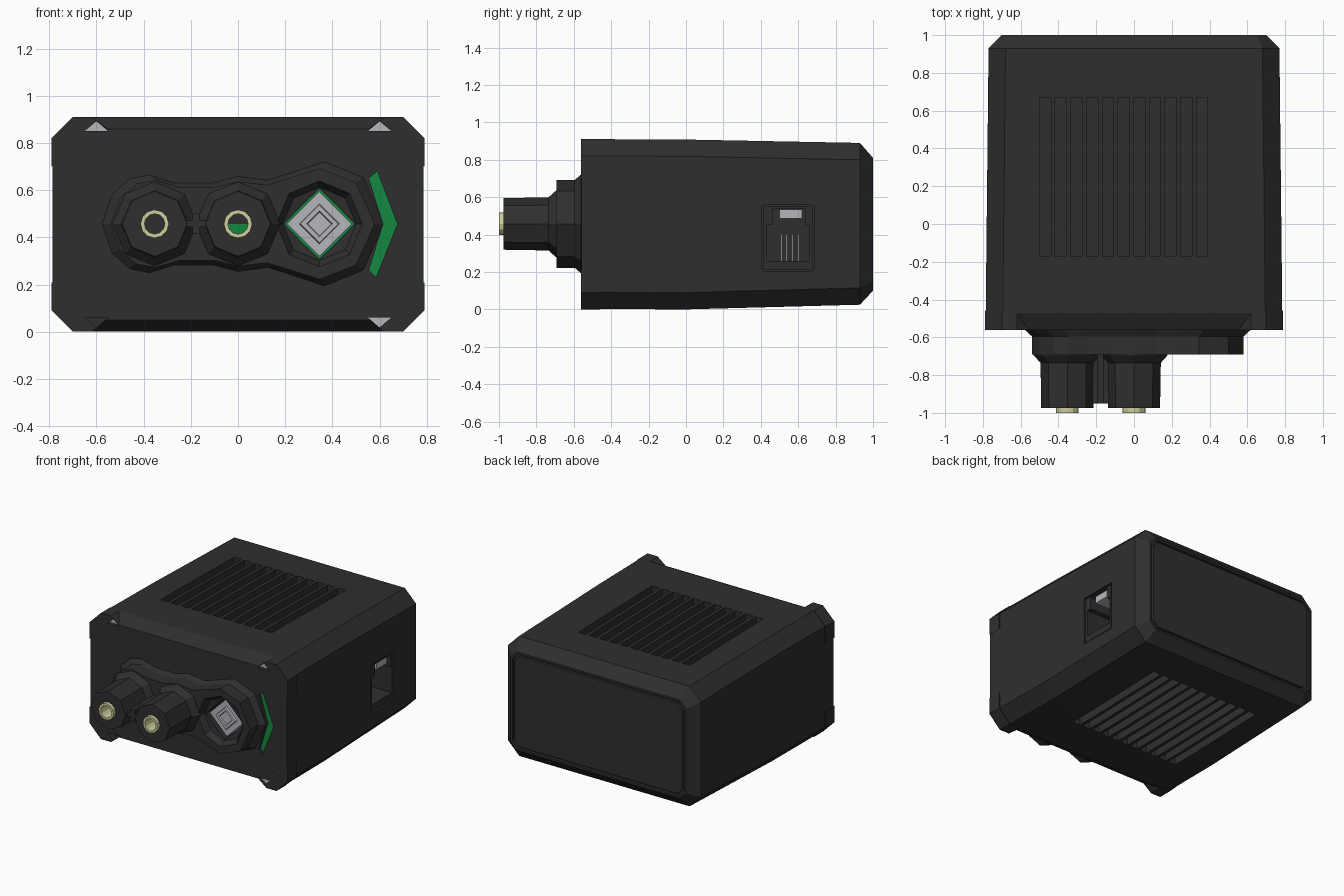
import bpy, bmesh, math

if "Cube" in bpy.data.objects:
    bpy.data.objects.remove(bpy.data.objects["Cube"])

def material(name, rgb):
    m = bpy.data.materials.new(name)
    m.diffuse_color = (*rgb, 1)
    m.use_nodes = True
    m.node_tree.nodes["Principled BSDF"].inputs["Base Color"].default_value = m.diffuse_color
    return m

DARK = material("charcoal plastic", (0.028, 0.028, 0.028))
GREEN = material("green board", (0.006, 0.25, 0.05))
SILVER = material("silver metal", (0.46, 0.46, 0.50))
BRASS = material("pale brass", (0.62, 0.62, 0.33))
CZ = 0.457  # height of the connector row


def build(name, stacks, mat=DARK):
    """Each stack is a list of point rings, bridged in order and capped."""
    bm = bmesh.new()
    for rings in stacks:
        loops = [[bm.verts.new(p) for p in r] for r in rings]
        n = len(loops[0])
        for a, b in zip(loops, loops[1:]):
            for i in range(n):
                j = (i + 1) % n
                bm.faces.new((a[i], a[j], b[j], b[i]))
        bm.faces.new(loops[0])
        bm.faces.new(loops[-1][::-1])
    bmesh.ops.recalc_face_normals(bm, faces=bm.faces)
    me = bpy.data.meshes.new(name)
    bm.to_mesh(me)
    bm.free()
    me.materials.append(mat)
    ob = bpy.data.objects.new(name, me)
    bpy.context.collection.objects.link(ob)
    return ob


def prism(pts, y0, y1):
    return [[(x, y, z) for x, z in pts] for y in (y0, y1)]


def box(x0, x1, y0, y1, z0, z1):
    return prism([(x0, z0), (x1, z0), (x1, z1), (x0, z1)], y0, y1)


def octa(y, h, z0, z1, c):
    return [(h, y, z0 + c), (h, y, z1 - c), (h - c, y, z1), (c - h, y, z1),
            (-h, y, z1 - c), (-h, y, z0 + c), (c - h, y, z0), (h - c, y, z0)]


def circle(cx, y, r, n=8, r2=None):
    """Ring around the y axis; r2 is the radius of every second point."""
    out = []
    for i in range(n):
        a = 2 * math.pi * i / n
        q = r2 if r2 and i % 2 else r
        out.append((cx + q * math.cos(a), y, CZ + q * math.sin(a)))
    return out


def cut(targets, stacks):
    cutter = build("cutter", stacks)
    cutter.hide_render = True
    for ob in targets:
        mod = ob.modifiers.new("cut", 'BOOLEAN')
        mod.operation, mod.solver, mod.object = 'DIFFERENCE', 'EXACT', cutter
        bpy.context.view_layer.objects.active = ob
        bpy.ops.object.modifier_apply(modifier=mod.name)
    bpy.data.objects.remove(cutter)


# Housing: chamfered front edge, slight taper, chamfered back with grooved panel
body = build("housing", [[
    octa(-0.56, 0.785, 0.05, 0.86, 0.05), octa(-0.47, 0.785, 0.002, 0.91, 0.09),
    octa(0.0, 0.78, 0.0, 0.908, 0.09), octa(0.93, 0.77, 0.025, 0.89, 0.09),
    octa(1.0, 0.70, 0.10, 0.81, 0.05), octa(1.0, 0.685, 0.115, 0.795, 0.045),
    octa(0.98, 0.685, 0.115, 0.795, 0.045), octa(0.98, 0.67, 0.13, 0.78, 0.04),
    octa(1.0, 0.67, 0.13, 0.78, 0.04)]])

# Raised front corners that hold the screws
corner = [(0.79, 0.245), (0.79, 0.365), (0.70, 0.455), (0.62, 0.455), (0.55, 0.40)]
corners = build("screw_corners", [
    prism([(sx * x, 0.455 + sz * z) for x, z in corner], -0.562, -0.46)
    for sx in (-1, 1) for sz in (-1, 1)])

# Lobed connector platform on the front
half = [(-0.54, 0), (-0.50, 0.11), (-0.43, 0.17), (-0.35, 0.185), (-0.25, 0.155),
        (-0.10, 0.155), (0, 0.18), (0.12, 0.165), (0.22, 0.195), (0.345, 0.235),
        (0.50, 0.175), (0.58, 0)]
outline = half + [(x, -z) for x, z in half[-2:0:-1]]

def lobe(y, sx, sz):
    return [(0.02 + (x - 0.02) * sx, y, CZ + z * sz) for x, z in outline]

platform = build("connector_platform", [[
    lobe(-0.54, 1.065, 1.12), lobe(-0.562, 1.065, 1.12),
    lobe(-0.595, 1, 1), lobe(-0.692, 1, 1)]])

# Vent slots in the top and bottom
cut([body], [box(-0.50 + i * 0.083, -0.44 + i * 0.083, -0.17, 0.67, z, z + 0.2)
             for i in range(11) for z in (0.81, -0.10)])

# Dished square opening with the grey connector on a green board
cut([body, platform], [[circle(0.345, -0.72, 0.20), circle(0.345, -0.65, 0.155),
                        circle(0.345, -0.645, 0.15, r2=0.108),
                        circle(0.345, -0.52, 0.15, r2=0.108)]])
build("socket_board", [[circle(0.345, -0.515, 0.148, r2=0.107),
                        circle(0.345, -0.525, 0.148, r2=0.107)]], GREEN)
build("square_connector", [[circle(0.345, -0.52, 0.137, 4), circle(0.345, -0.62, 0.137, 4),
                            circle(0.345, -0.62, 0.085, 4), circle(0.345, -0.635, 0.08, 4),
                            circle(0.345, -0.635, 0.055, 4), circle(0.345, -0.625, 0.05, 4)]],
      SILVER)

# Arrow-shaped window showing the green board
arrow = [(0.59, 0.68), (0.675, 0.456), (0.585, 0.232), (0.555, 0.26),
         (0.615, 0.456), (0.555, 0.65)]
cut([body], [prism(arrow, -0.60, -0.53)])
build("arrow_window", [prism(arrow, -0.536, -0.529)], GREEN)

# Screw pits, three of them with a visible screw
def pit(sx, sz, y0, y1):
    return prism([(sx * x, 0.455 + sz * z) for x, z in
                  ((0.55, 0.395), (0.65, 0.395), (0.60, 0.437))], y0, y1)

cut([body, corners], [pit(sx, sz, -0.60, -0.53) for sx in (-1, 1) for sz in (-1, 1)])
build("screws", [pit(sx, sz, -0.54, -0.529) for sx, sz in ((-1, 1), (1, 1), (1, -1))], SILVER)

# Two round antenna sockets with brass sleeves
for side, cx in (("left", -0.353), ("right", 0.0)):
    build(side + "_socket", [[
        circle(cx, y, r) for y, r in ((-0.68, 0.18), (-0.695, 0.178), (-0.735, 0.142),
                                      (-0.975, 0.138), (-0.975, 0.06), (-0.80, 0.06))]])
    build(side + "_brass_sleeve", [[
        circle(cx, y, r, 12) for y, r in ((-0.79, 0.062), (-1.0, 0.06), (-1.0, 0.043),
                                          (-0.83, 0.043))]], BRASS)
    build(side + "_socket_floor", [[circle(cx, -0.82, 0.044, 12),
                                    circle(cx, -0.84, 0.044, 12)]])
build("socket_board_glimpse", [[[p for p in circle(0, y, 0.042, 12) if p[2] < CZ + 0.001]
                                for y in (-0.838, -0.846)]], GREEN)

# Cross-shaped rib between the sockets
build("socket_rib", [box(-0.225, -0.13, -0.95, -0.68, 0.443, 0.471),
                     box(-0.192, -0.162, -0.95, -0.68, 0.415, 0.50)])

# Jack on the right side: cut-out, block with stepped opening, clip and contacts
cut([body], [box(0.45, 0.85, 0.405, 0.685, 0.205, 0.557)])
jack = build("jack_block", [box(0.44, 0.768, 0.413, 0.677, 0.213, 0.549)])
step = [(0.43, 0.26), (0.66, 0.26), (0.66, 0.455), (0.64, 0.455),
        (0.64, 0.54), (0.465, 0.54), (0.465, 0.455), (0.43, 0.455)]
cut([jack], [[[(x, y, z) for y, z in step] for x in (0.52, 0.80)]])
build("jack_clip", [box(0.53, 0.755, 0.50, 0.62, 0.485, 0.535)], SILVER)
build("jack_contacts", [[[(x, y, z) for x, z in ((0.60, 0.26), (0.61, 0.26), (0.54, 0.40),
                                                 (0.53, 0.40))] for y in (c, c + 0.008)]
                        for c in (0.505, 0.535, 0.565, 0.595)], SILVER)
